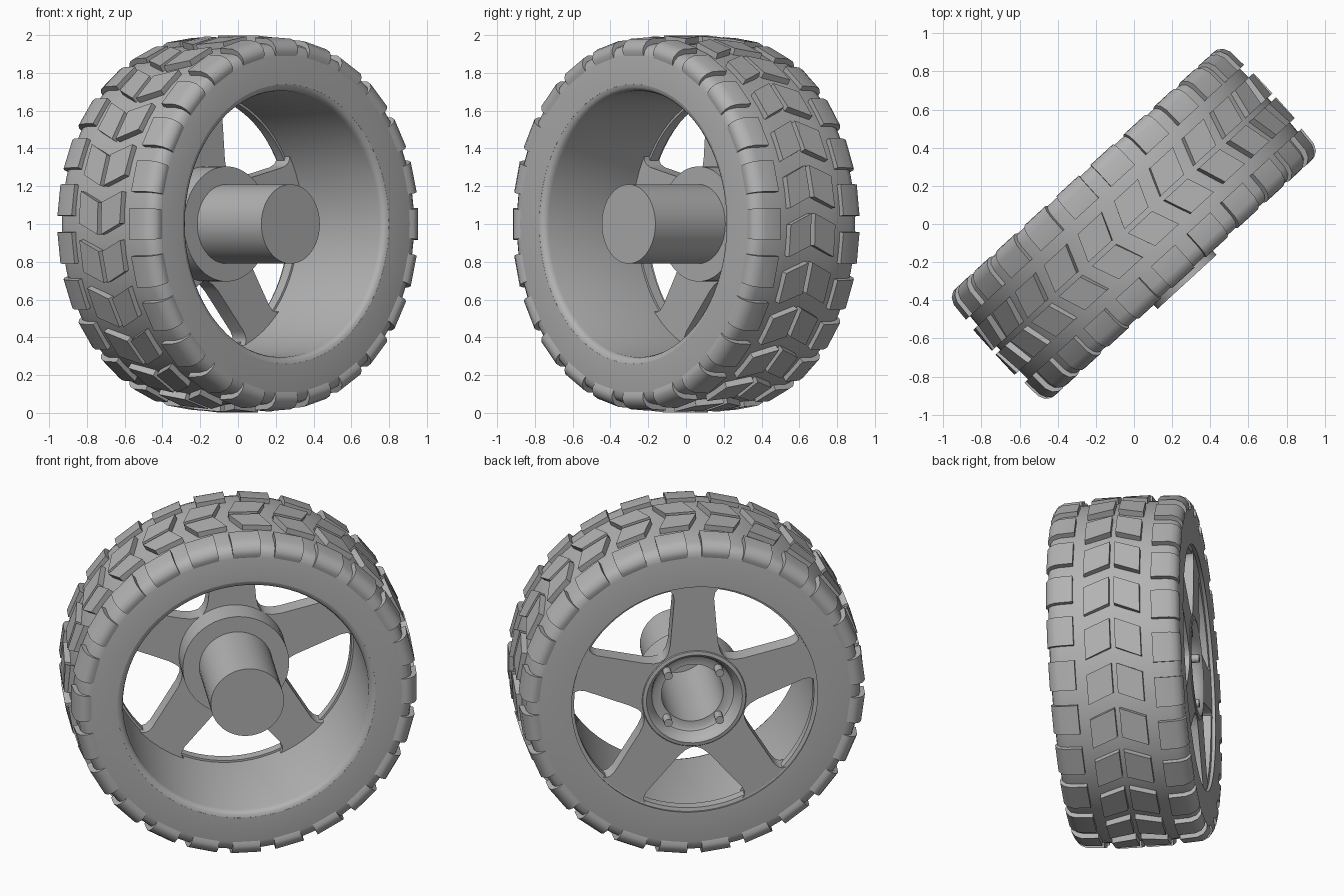
import bpy, bmesh
from math import sin, cos, radians, pi
from mathutils import Matrix, Vector

cube = bpy.data.objects.get("Cube")
if cube:
    bpy.data.objects.remove(cube, do_unlink=True)

# Wheel frame: local x along the rolling direction, y up, z along the axle
TURN = radians(42.5)
FRAME = Matrix.Translation((0, 0, 1)) @ Matrix((
    (cos(TURN), 0, sin(TURN), 0),
    (sin(TURN), 0, -cos(TURN), 0),
    (0, 1, 0, 0),
    (0, 0, 0, 1)))

GREY = (0.45, 0.45, 0.45, 1)
grey = bpy.data.materials.new("plain grey")
grey.use_nodes = True
grey.diffuse_color = GREY
shader = next(n for n in grey.node_tree.nodes if n.type == 'BSDF_PRINCIPLED')
shader.inputs["Base Color"].default_value = GREY


def finish(bm, name, smooth=None):
    """Turn a bmesh in the wheel frame into an object."""
    bmesh.ops.remove_doubles(bm, verts=bm.verts, dist=0.0005)
    bmesh.ops.recalc_face_normals(bm, faces=bm.faces)
    bm.transform(FRAME)
    mesh = bpy.data.meshes.new(name)
    bm.to_mesh(mesh)
    bm.free()
    mesh.materials.append(grey)
    if smooth:
        mesh.shade_smooth()
        mesh.set_sharp_from_angle(angle=radians(smooth))
    obj = bpy.data.objects.new(name, mesh)
    bpy.context.collection.objects.link(obj)
    return obj


def polar(a, r, ang):
    return Vector((r * cos(ang), r * sin(ang), a))


def lathe(name, profile, closed=True, segs=72, smooth=35):
    """Spin (axle position, radius) points about the axle."""
    bm = bmesh.new()
    verts = [bm.verts.new(polar(a, r, 0)) for a, r in profile]
    edges = [bm.edges.new(p) for p in zip(verts, verts[1:])]
    if closed:
        edges.append(bm.edges.new((verts[-1], verts[0])))
    bmesh.ops.spin(bm, geom=verts + edges, cent=(0, 0, 0), axis=(0, 0, 1),
                   angle=2 * pi, steps=segs, use_merge=True)
    return finish(bm, name, smooth)


# Tyre body with rounded shoulders
shoulder = [(0.375, 0.89), (0.369, 0.92), (0.35, 0.944), (0.31, 0.957)]
lathe("tyre", [(0.375, 0.74)] + shoulder + [(0.15, 0.964), (-0.15, 0.964)]
      + [(-a, r) for a, r in reversed(shoulder)]
      + [(-0.375, 0.705), (-0.3, 0.72), (0.3, 0.72)])

# Rim barrel: rounded inner lip, stepped outer edge
lathe("rim", [(0.375, 0.742), (0.371, 0.724), (0.36, 0.712), (0.34, 0.705),
              (-0.29, 0.7), (-0.29, 0.688), (-0.35, 0.688), (-0.355, 0.71),
              (-0.3, 0.73), (0.3, 0.74)])

# Hub: flange, closed hollow axle stub and dished outer face
lathe("hub_and_axle", [
    (0.412, 0), (0.412, 0.21), (-0.09, 0.21), (-0.09, 0.305), (-0.35, 0.305),
    (-0.362, 0.295), (-0.365, 0.275), (-0.35, 0.258), (-0.32, 0.245),
    (-0.29, 0.235), (-0.28, 0.22), (-0.28, 0.178), (0.38, 0.178), (0.38, 0)],
    closed=False, segs=48)

# Five spokes, flared at the rim and filleted at the hub
half = [(0.245, 0.178), (0.262, 0.163), (0.29, 0.148), (0.34, 0.137),
        (0.62, 0.114), (0.655, 0.12), (0.675, 0.135), (0.684, 0.155)]
bm = bmesh.new()
for k in range(5):
    turn = pi / 2 + k * 2 * pi / 5
    root = [(0.275 * cos(radians(d)), 0.275 * sin(radians(d)))
            for d in (-36, -18, 0, 18, 36)]
    tip = [(0.7 * cos(radians(d)), 0.7 * sin(radians(d))) for d in (12, 6, 0, -6, -12)]
    outline = half + tip + [(u, -v) for u, v in reversed(half)] + root
    spin = Matrix.Rotation(turn, 4, 'Z')
    face = bm.faces.new([bm.verts.new(spin @ Vector((u, v, -0.357))) for u, v in outline])
    ext = bmesh.ops.extrude_face_region(bm, geom=[face], use_keep_orig=True)
    bmesh.ops.translate(bm, vec=(0, 0, 0.105),
                        verts=[g for g in ext["geom"] if isinstance(g, bmesh.types.BMVert)])
finish(bm, "spokes", 35)

# Four wheel studs in the dish
bm = bmesh.new()
for k in range(4):
    spot = polar(-0.315, 0.208, pi / 4 + k * pi / 2)
    bmesh.ops.create_cone(bm, cap_ends=True, segments=16, radius1=0.024, radius2=0.024,
                          depth=0.08, matrix=Matrix.Translation(spot))
finish(bm, "wheel_studs", 35)


def lug_ring(name, sections, phase, count=24, width=0.172):
    """Ring of blocks; sections are (axle, top radius, base axle, base radius, skew)."""
    bm = bmesh.new()
    for k in range(count):
        centre = phase + k * 2 * pi / count
        rings = []
        for a, top, base_a, base, skew in sections:
            lo, hi = centre - skew - width / 2, centre - skew + width / 2
            rings.append([bm.verts.new(polar(*p)) for p in (
                (a, top, lo), (a, top, hi), (base_a, base, hi), (base_a, base, lo))])
        for one, two in zip(rings, rings[1:]):
            for i in range(4):
                j = (i + 1) % 4
                bm.faces.new((one[i], one[j], two[j], two[i]))
        bm.faces.new(rings[0])
        bm.faces.new(reversed(rings[-1]))
    finish(bm, name, 35)


# Shoulder blocks wrap onto the sidewall; centre blocks form a chevron
wrap = [(0.225, 0.99, 0.225, 0.94), (0.325, 0.984, 0.31, 0.94),
        (0.36, 0.968, 0.335, 0.93), (0.38, 0.94, 0.345, 0.915),
        (0.383, 0.915, 0.35, 0.9), (0.372, 0.885, 0.35, 0.885)]
slant = [(0.014, 1.0, 0.014, 0.94, -0.03), (0.16, 0.997, 0.16, 0.94, 0.03)]
for side, label, edge_phase in ((1, "inner", 0), (-1, "outer", radians(7.5))):
    lug_ring(label + "_shoulder_blocks",
             [(side * a, t, side * b, r, 0) for a, t, b, r in wrap], pi / 2 + edge_phase)
    lug_ring(label + "_chevron_blocks",
             [(side * a, t, side * b, r, s) for a, t, b, r, s in slant],
             pi / 2 - 0.06)
